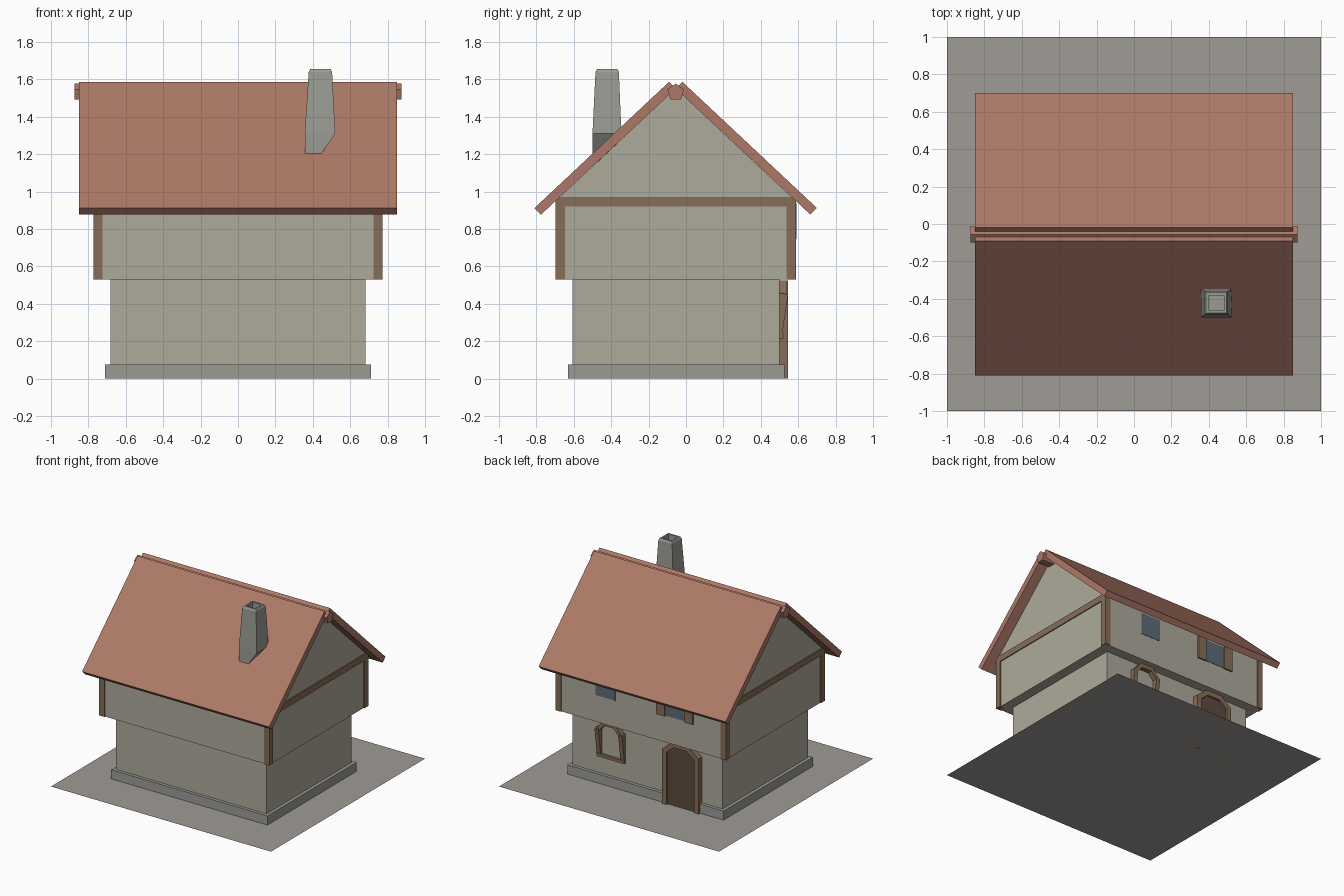
import bpy, bmesh

if "Cube" in bpy.data.objects:
    bpy.data.objects.remove(bpy.data.objects["Cube"])


def material(name, rgb):
    m = bpy.data.materials.new(name)
    m.diffuse_color = (*rgb, 1)
    m.use_nodes = True
    m.node_tree.nodes["Principled BSDF"].inputs["Base Color"].default_value = m.diffuse_color
    return m


PLASTER = material("plaster", (0.42, 0.40, 0.33))
WOOD = material("timber", (0.24, 0.155, 0.095))
DARK = material("door_wood", (0.11, 0.07, 0.045))
TILE = material("roof_tile", (0.42, 0.19, 0.135))
STONE = material("stone", (0.33, 0.33, 0.30))
GLASS = material("glass", (0.11, 0.15, 0.18))
EARTH = material("earth", (0.35, 0.33, 0.30))


def finish(name, bm, mat):
    bmesh.ops.recalc_face_normals(bm, faces=bm.faces)
    me = bpy.data.meshes.new(name)
    bm.to_mesh(me)
    bm.free()
    me.materials.append(mat)
    ob = bpy.data.objects.new(name, me)
    bpy.context.collection.objects.link(ob)
    return ob


def loft(name, rings, mat, cap=True):
    """Skin matching rings of points, closing both ends."""
    bm = bmesh.new()
    vs = [[bm.verts.new(p) for p in r] for r in rings]
    n = len(vs[0])
    for a, b in zip(vs, vs[1:]):
        for i in range(n):
            j = (i + 1) % n
            bm.faces.new((a[i], a[j], b[j], b[i]))
    if cap:
        bm.faces.new(vs[0])
        bm.faces.new(vs[-1])
    return finish(name, bm, mat)


def prism_x(name, yz, x0, x1, mat):
    return loft(name, [[(x, y, z) for y, z in yz] for x in (x0, x1)], mat)


def prism_y(name, xz, y0, y1, mat):
    return loft(name, [[(x, y, z) for x, z in xz] for y in (y0, y1)], mat)


def box(name, x0, x1, y0, y1, z0, z1, mat):
    return prism_x(name, [(y0, z0), (y1, z0), (y1, z1), (y0, z1)], x0, x1, mat)


def rect(x0, x1, y0, y1, z):
    return [(x0, y0, z), (x1, y0, z), (x1, y1, z), (x0, y1, z)]


# Ground sheet
bm = bmesh.new()
bm.faces.new([bm.verts.new(p) for p in rect(-1, 1, -1, 1, 0)])
finish("ground_plate", bm, EARTH)

# Masonry and walls
MID = -0.055
box("foundation", -0.71, 0.71, -0.632, 0.527, 0, 0.075, STONE)
box("lower_walls", -0.683, 0.683, -0.606, 0.50, 0.01, 0.54, PLASTER)
prism_x("upper_walls", [(-0.69, 0.53), (0.58, 0.53), (0.58, 0.955),
                        (MID, 1.55), (-0.69, 0.955)], -0.765, 0.765, PLASTER)

# Corner posts and gable beams
for s, side in ((-1, "left"), (1, "right")):
    xa, xb = sorted((s * 0.725, s * 0.773))
    box("front_post_" + side, xa, xb, -0.698, -0.648, 0.53, 0.96, WOOD)
    box("back_post_" + side, xa, xb, 0.536, 0.587, 0.53, 0.96, WOOD)
    box("gable_beam_" + side, xa, xb, -0.69, 0.58, 0.92, 0.972, WOOD)

# Roof slabs mirrored about the ridge, and a five-sided ridge beam
for s, side in ((-1, "front"), (1, "back")):
    prof = [(0.72, 0.877), (0.755, 0.912), (0.035, 1.587), (0.0, 1.55)]
    prism_x("roof_" + side, [(MID + s * y, z) for y, z in prof], -0.85, 0.85, TILE)
prism_x("ridge_beam", [(MID, 1.577), (MID + 0.044, 1.546), (MID + 0.028, 1.492),
                       (MID - 0.028, 1.492), (MID - 0.044, 1.546)],
        -0.875, 0.875, TILE)

# Tapered chimney with a hollow flue
loft("chimney", [
    rect(0.36, 0.41, -0.50, -0.345, 1.15),
    rect(0.357, 0.52, -0.50, -0.345, 1.31),
    rect(0.378, 0.503, -0.484, -0.359, 1.64),
    rect(0.386, 0.495, -0.476, -0.367, 1.655),
    rect(0.40, 0.481, -0.462, -0.381, 1.655),
    rect(0.40, 0.481, -0.462, -0.381, 1.50)], STONE)

# Arched doorway
CX = -0.33
outer = [(-0.165, 0), (-0.165, 0.45), (-0.075, 0.525),
         (0.075, 0.525), (0.165, 0.45), (0.165, 0)]
inner = [(0.125, 0), (0.125, 0.43), (0.058, 0.485),
         (-0.058, 0.485), (-0.125, 0.43), (-0.125, 0)]
prism_y("door_frame", [(CX + x, z) for x, z in outer + inner], 0.495, 0.546, WOOD)
prism_y("door_panel", [(CX + x, z) for x, z in inner], 0.495, 0.53, DARK)

# Lower window: sill, tapering brackets and an arched head
WX = 0.325
box("window_sill", WX - 0.125, WX + 0.125, 0.49, 0.52, 0.215, 0.24, WOOD)
for s, side in ((-1, "right"), (1, "left")):
    xa, xb = sorted((WX + s * 0.09, WX + s * 0.125))
    prism_x("window_bracket_" + side, [(0.495, 0.24), (0.515, 0.24),
                                       (0.546, 0.45), (0.495, 0.46)], xa, xb, WOOD)
head = [(-0.125, 0.44), (-0.06, 0.525), (0.06, 0.525), (0.125, 0.44),
        (0.09, 0.44), (0.045, 0.492), (-0.045, 0.492), (-0.09, 0.44)]
prism_y("window_head", [(WX + x, z) for x, z in head], 0.495, 0.54, WOOD)

# Upper windows, one with shutters
box("upper_window_left", 0.235, 0.413, 0.57, 0.583, 0.75, 0.93, GLASS)
box("upper_window_right", -0.395, -0.218, 0.57, 0.583, 0.75, 0.93, GLASS)
box("shutter_left", -0.218, -0.14, 0.57, 0.592, 0.745, 0.935, WOOD)
box("shutter_right", -0.474, -0.395, 0.57, 0.592, 0.745, 0.935, WOOD)
